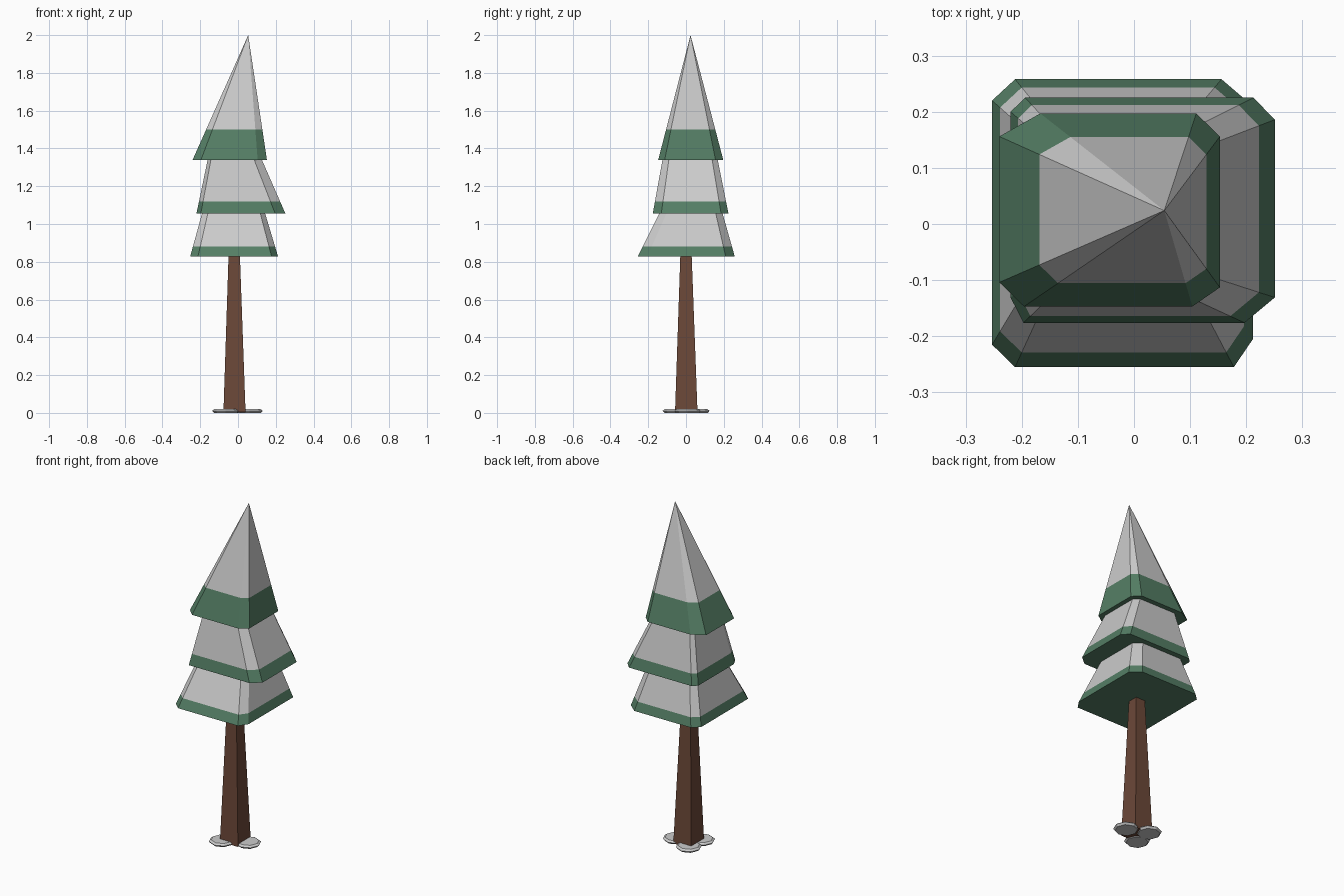
import bpy, bmesh, math

if "Cube" in bpy.data.objects:
    bpy.data.objects.remove(bpy.data.objects["Cube"])


def material(name, rgb):
    m = bpy.data.materials.new(name)
    m.diffuse_color = (*rgb, 1)
    m.use_nodes = True
    m.node_tree.nodes["Principled BSDF"].inputs["Base Color"].default_value = m.diffuse_color
    return m


GREEN = material("needle_green", (0.09, 0.21, 0.13))
BROWN = material("bark_brown", (0.15, 0.065, 0.04))


def loft(name, rings, mat=None, bottom=True, top=True):
    """Skin a stack of rings; a ring with a single point closes as an apex."""
    bm = bmesh.new()
    vs = [[bm.verts.new(p) for p in r] for r in rings]
    for a, b in zip(vs, vs[1:]):
        n = len(a)
        for i in range(n):
            j = (i + 1) % n
            if len(b) == 1:
                bm.faces.new((a[i], a[j], b[0]))
            else:
                bm.faces.new((a[i], a[j], b[j], b[i]))
    if bottom:
        bm.faces.new(vs[0][::-1])
    if top and len(vs[-1]) > 1:
        bm.faces.new(vs[-1])
    me = bpy.data.meshes.new(name)
    bm.to_mesh(me)
    bm.free()
    ob = bpy.data.objects.new(name, me)
    bpy.context.collection.objects.link(ob)
    if mat:
        me.materials.append(mat)


def octagon(rect, cuts, z, k=1.0):
    """Rectangle with its corners cut: front-left, front-right, back-right, back-left."""
    x0, x1, y0, y1 = rect
    (ax, ay), (bx, by), (cx, cy), (dx, dy) = [(k * u, k * v) for u, v in cuts]
    return [(x0 + ax, y0, z), (x1 - bx, y0, z), (x1, y0 + by, z), (x1, y1 - cy, z),
            (x1 - cx, y1, z), (x0 + dx, y1, z), (x0, y1 - dy, z), (x0, y0 + ay, z)]


def mix(a, b, t):
    return [tuple(u + (v - u) * t for u, v in zip(p, q)) for p, q in zip(a, b)]


def tier(name, base, tip, band_z):
    """Green rim with closed underside, snow above it."""
    z0, z1 = base[0][2], tip[0][2]
    full_tip = tip * 8 if len(tip) == 1 else tip
    seam = mix(base, full_tip, (band_z - z0) / (z1 - z0))
    loft(name + "_needles", [base, seam], GREEN, top=False)
    loft(name + "_snow", [seam, tip], bottom=False)


# Three foliage tiers
cuts = [(.041, .040), (.034, .050), (.056, .048), (.041, .038)]
tier("lower_tier", octagon((-.253, .212, -.255, .258), cuts, .828),
     octagon((-.19, .143, -.14, .193), cuts, 1.058, .75), .88)

cuts = [(.023, .045), (.054, .045), (.038, .039), (.026, .025)]
tier("middle_tier", octagon((-.22, .251, -.176, .225), cuts, 1.055),
     octagon((-.16, .125, -.124, .167), cuts, 1.343, .75), 1.12)

cuts = [(.044, .043), (.049, .034), (.042, .041), (.073, .041)]
tier("upper_tier", octagon((-.24, .153, -.147, .197), cuts, 1.34),
     [(.054, .024, 2.0)], 1.5)

# Tapered square trunk
loft("trunk", [[(x0, y0, z), (x1, y0, z), (x1, y1, z), (x0, y1, z)]
               for x0, x1, y0, y1, z in ((-.077, .04, -.058, .061, .004),
                                         (-.05, .01, -.03, .03, .835))], BROWN)

# Flat snow patches round the foot
for i, (x, y) in enumerate([(-.067, -.054), (.061, .008), (-.057, .055)]):
    rings = [[(x + r * math.cos(a * math.pi / 4), y + r * math.sin(a * math.pi / 4), z)
              for a in range(8)] for r, z in ((.06, 0), (.07, .011), (.058, .02))]
    loft(f"snow_patch_{i + 1}", rings)
